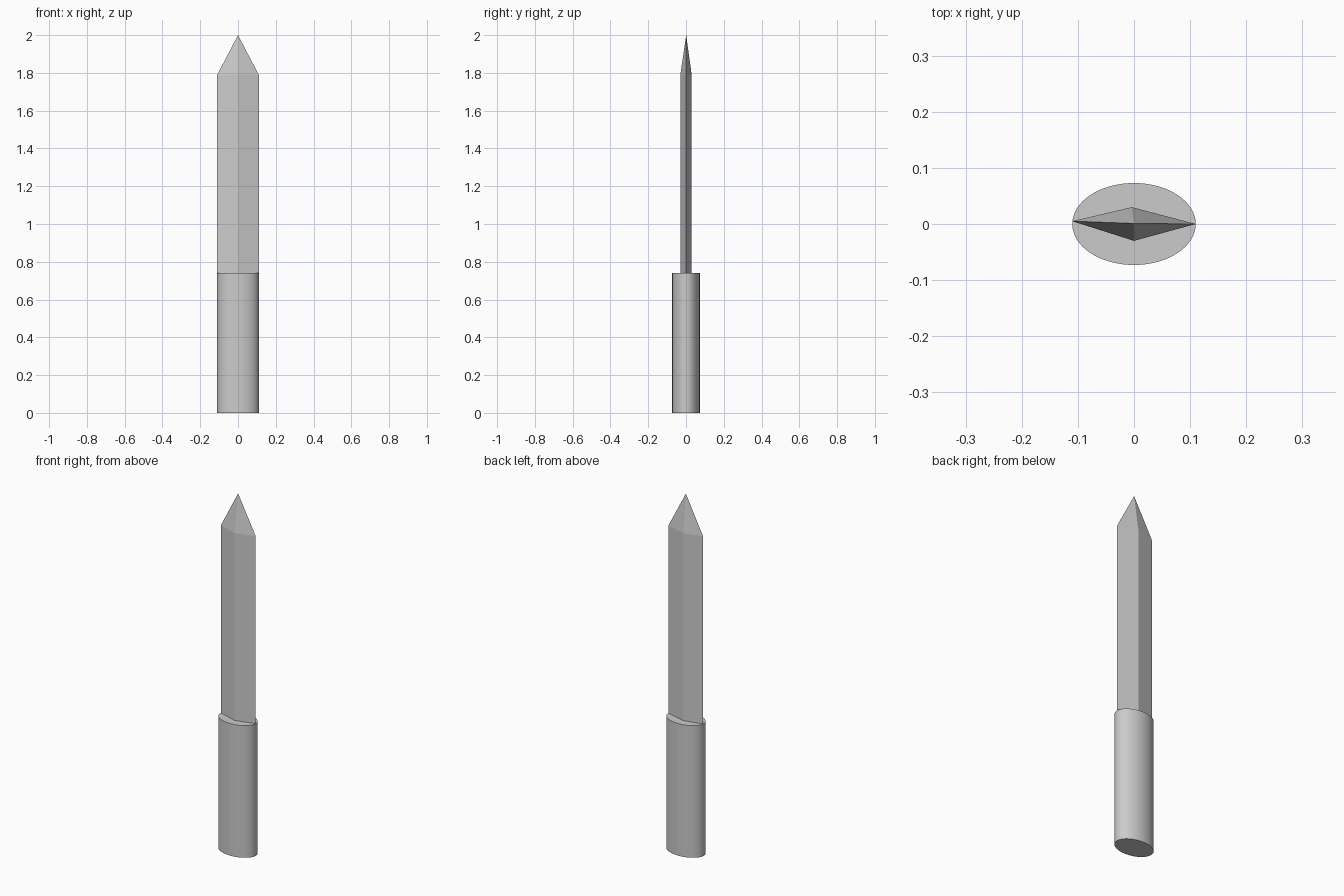
import bpy, bmesh, math

if "Cube" in bpy.data.objects:
    bpy.data.objects.remove(bpy.data.objects["Cube"])


def build(name, rings, tip=None):
    """Loft matching cross-section rings, ending in a flat cap or a point."""
    bm = bmesh.new()
    loops = [[bm.verts.new(p) for p in ring] for ring in rings]
    n = len(loops[0])
    for a, b in zip(loops, loops[1:]):
        for i in range(n):
            j = (i + 1) % n
            bm.faces.new((a[i], a[j], b[j], b[i]))
    bm.faces.new(loops[0][::-1])
    if tip:
        point = bm.verts.new(tip)
        for i in range(n):
            bm.faces.new((loops[-1][i], loops[-1][(i + 1) % n], point))
    else:
        bm.faces.new(loops[-1])
    bmesh.ops.recalc_face_normals(bm, faces=bm.faces[:])
    mesh = bpy.data.meshes.new(name)
    bm.to_mesh(mesh)
    bm.free()
    obj = bpy.data.objects.new(name, mesh)
    bpy.context.collection.objects.link(obj)
    return obj


def at_height(section, z):
    return [(x, y, z) for x, y in section]


HANDLE_TOP, SHOULDER, TIP = 0.74, 1.79, 2.0

# Handle: oval cylinder
SIDES = 64
oval = [(0.11 * math.cos(2 * math.pi * i / SIDES),
         0.073 * math.sin(2 * math.pi * i / SIDES)) for i in range(SIDES)]
handle = build("handle", [at_height(oval, 0), at_height(oval, HANDLE_TOP)])
bpy.context.view_layer.objects.active = handle
handle.select_set(True)
bpy.ops.object.shade_smooth_by_angle(angle=math.radians(30))

# Blade: slightly uneven diamond section drawn to a point
diamond = [(0.11, 0.0), (-0.004, 0.03), (-0.11, 0.005), (0.0, -0.03)]
build("blade", [at_height(diamond, HANDLE_TOP), at_height(diamond, SHOULDER)],
      tip=(0, 0.001, TIP))
